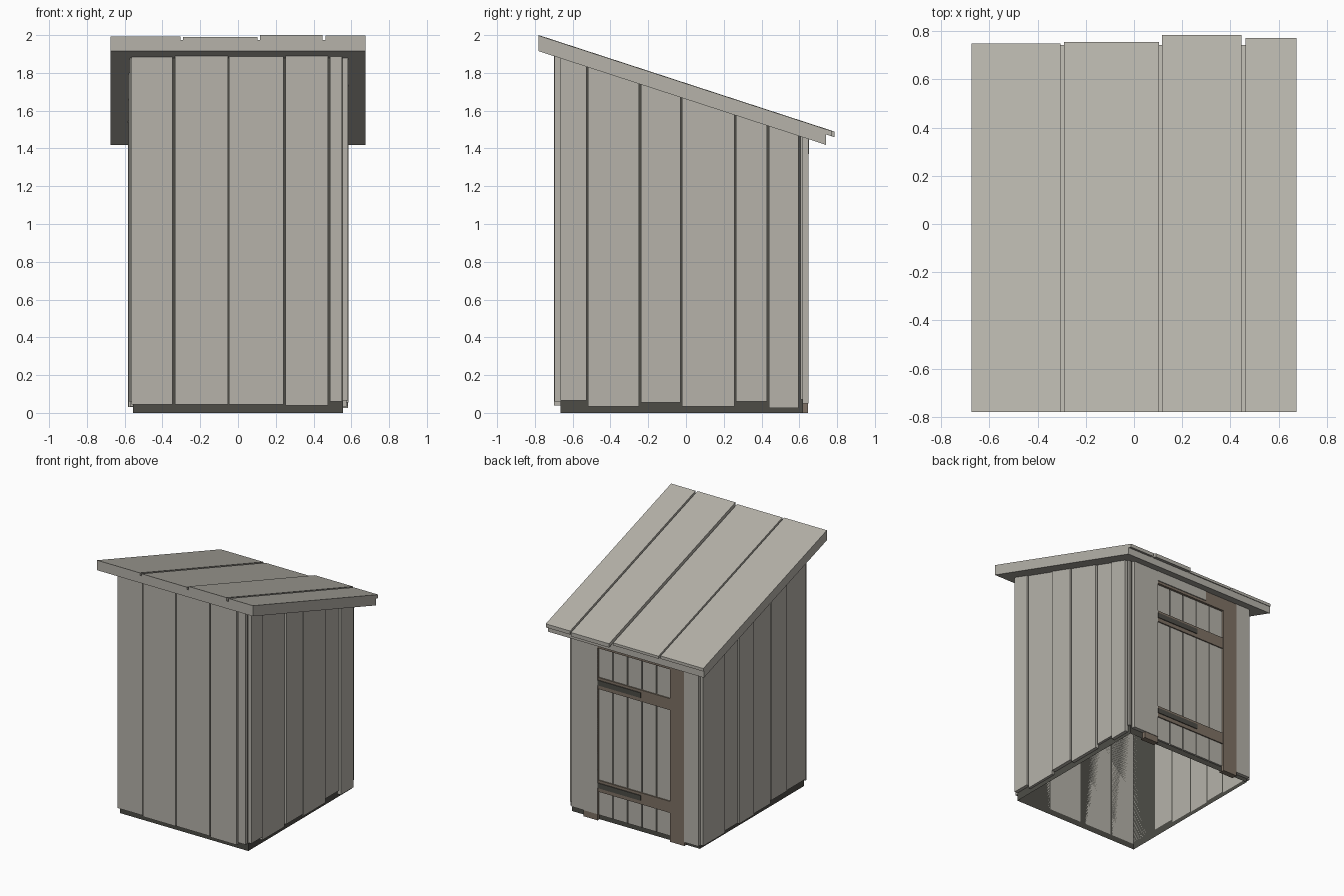
import bpy
import bmesh

cube = bpy.data.objects.get("Cube")
if cube:
    bpy.data.objects.remove(cube)


def material(name, rgb):
    m = bpy.data.materials.new(name)
    m.use_nodes = True
    m.diffuse_color = (*rgb, 1)
    m.node_tree.nodes["Principled BSDF"].inputs["Base Color"].default_value = (*rgb, 1)
    return m


WOOD = material("weathered grey wood", (0.465, 0.447, 0.4))
DARK = material("dark grey", (0.075, 0.073, 0.062))
BROWN = material("brown timber", (0.21, 0.167, 0.129))

SLOPE = -0.326


def roof_z(y):
    """Height of the roof underside at depth y."""
    return 1.915 + SLOPE * (y + 0.78)


def board(name, x, y, bottom, top, mat, capped=True):
    """Box between x and y ranges; bottom and top are heights or functions of y."""
    lo = bottom if callable(bottom) else lambda v: bottom
    hi = top if callable(top) else lambda v: top
    bm = bmesh.new()
    corners = [(x[0], y[0]), (x[1], y[0]), (x[1], y[1]), (x[0], y[1])]
    low = [bm.verts.new((a, b, lo(b))) for a, b in corners]
    high = [bm.verts.new((a, b, hi(b))) for a, b in corners]
    if capped:
        bm.faces.new(low[::-1])
        bm.faces.new(high)
    for i in range(4):
        j = (i + 1) % 4
        bm.faces.new((low[i], low[j], high[j], high[i]))
    mesh = bpy.data.meshes.new(name)
    mesh.materials.append(mat)
    bm.to_mesh(mesh)
    bm.free()
    obj = bpy.data.objects.new(name, mesh)
    bpy.context.collection.objects.link(obj)


# Dark lining sheets seen in the gaps, open underneath
board("inner_lining", (-0.555, 0.555), (-0.665, 0.62), 0, roof_z, DARK, capped=False)

# Front planks: left, right, bottom, thickness
for a, b, z, t in [(-0.565, -0.346, 0.045, 0.02), (-0.334, -0.053, 0.045, 0.035),
                   (-0.047, 0.241, 0.045, 0.03), (0.251, 0.477, 0.04, 0.035),
                   (0.487, 0.55, 0.06, 0.03)]:
    board("front_plank", (a, b), (-0.665 - t, -0.665), z, roof_z, WOOD)

# Side planks: near, far, bottom, thickness
right_planks = [(-0.665, -0.527, 0.065, 0.027), (-0.518, -0.248, 0.035, 0.02),
                (-0.238, -0.03, 0.055, 0.03), (-0.02, 0.256, 0.035, 0.026),
                (0.266, 0.43, 0.06, 0.018), (0.44, 0.595, 0.025, 0.028),
                (0.605, 0.62, 0.07, 0.015)]
left_planks = [(-0.665, -0.435, 0.06, 0.016), (-0.425, -0.235, 0.06, 0.022),
               (-0.225, -0.023, 0.035, 0.018), (-0.013, 0.166, 0.03, 0.024),
               (0.176, 0.342, 0.04, 0.02), (0.352, 0.62, 0.03, 0.028)]
for name, side, planks in (("plus_side_plank", 1, right_planks),
                           ("minus_side_plank", -1, left_planks)):
    for a, b, z, t in planks:
        xs = sorted((side * 0.555, side * (0.555 + t)))
        board(name, xs, (a, b), z, roof_z, WOOD)

# Back wall: brown frame with cladding on either side of the door
for side in (-1, 1):
    xs = sorted((side * 0.314, side * 0.437))
    board("door_post", xs, (0.6, 0.645), 0, roof_z, BROWN)
board("door_header", (-0.314, 0.314), (0.6, 0.645), 1.35, roof_z, BROWN)
board("header_plank", (-0.14, 0.316), (0.63, 0.652), 1.37, roof_z, WOOD)
board("back_plank", (0.314, 0.54), (0.62, 0.649), 0.05, roof_z, WOOD)
board("back_plank", (-0.56, -0.437), (0.62, 0.647), 0.03, roof_z, WOOD)

# Door: five planks, two battens and two strap hinges
width = 0.625 / 5
for i in range(5):
    left = -0.3125 + i * width
    board("door_plank", (left + 0.004, left + width - 0.004), (0.61, 0.634),
          0.04, 1.345, WOOD)
for z in (0.225, 1.03):
    board("door_batten", (-0.312, 0.312), (0.62, 0.643), z, z + 0.09, BROWN)
    board("strap_hinge", (-0.06, 0.312), (0.64, 0.649), z + 0.03, z + 0.07, DARK)

# Roof deck
board("roof_deck", (-0.675, 0.675), (-0.78, 0.742), roof_z,
      lambda y: roof_z(y) + 0.058, WOOD)

# Roof boards: left, right, back end, thickness
for a, b, end, t in [(-0.675, -0.305, 0.75, 0.02), (-0.29, 0.103, 0.755, 0.017),
                     (0.117, 0.447, 0.785, 0.027), (0.463, 0.675, 0.772, 0.025)]:
    board("roof_board", (a, b), (-0.78, end), lambda y: roof_z(y) + 0.055,
          lambda y, t=t: roof_z(y) + 0.058 + t, WOOD)
